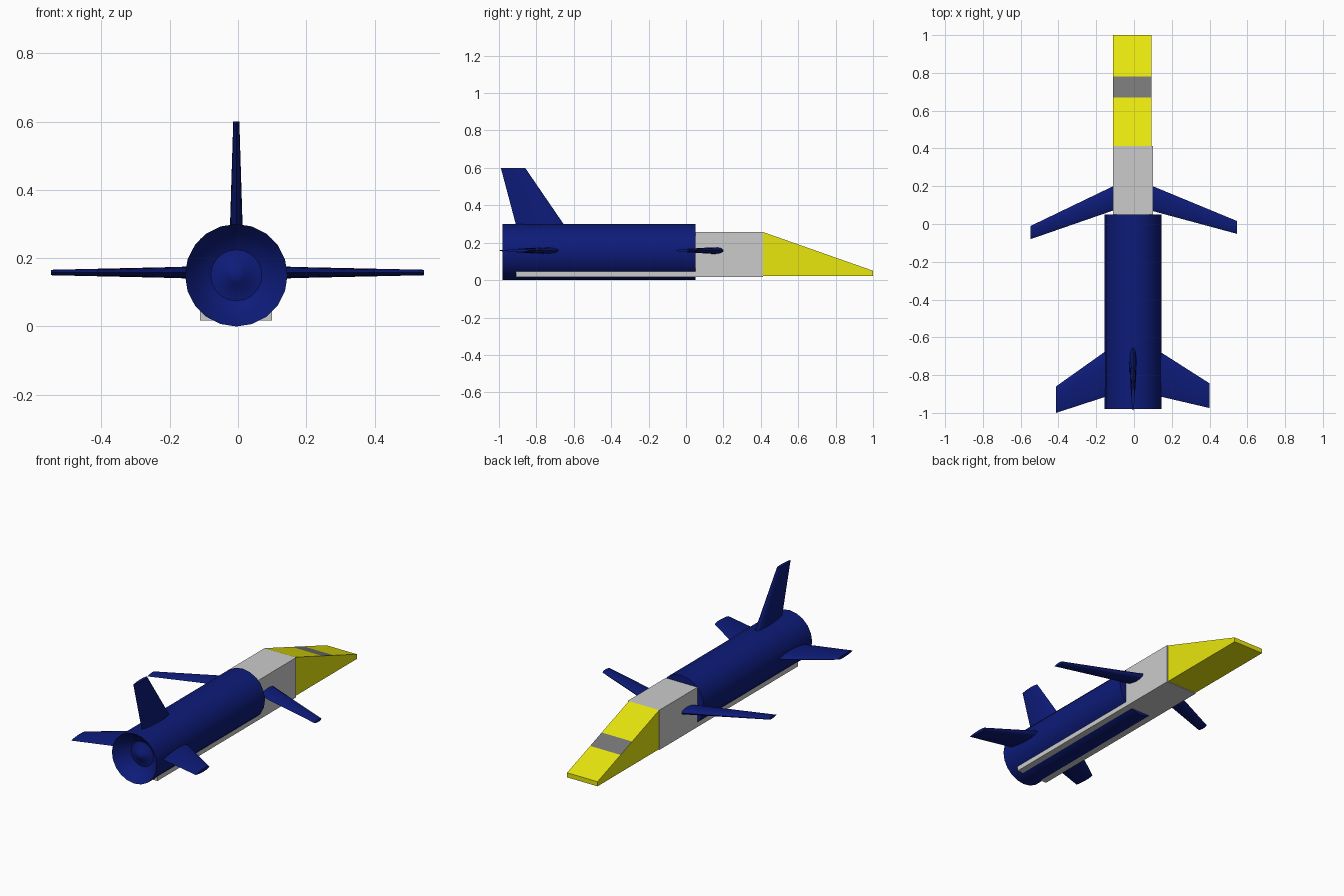
import bpy, bmesh, math
from mathutils import Vector

if "Cube" in bpy.data.objects:
    bpy.data.objects.remove(bpy.data.objects["Cube"])

CX = -0.005   # body centre line


def material(name, rgb):
    m = bpy.data.materials.new(name)
    m.diffuse_color = (*rgb, 1)
    m.use_nodes = True
    m.node_tree.nodes["Principled BSDF"].inputs["Base Color"].default_value = m.diffuse_color
    return m


BLUE = material("blue", (0.004, 0.011, 0.19))
YELLOW = material("yellow", (0.81, 0.80, 0.004))
DARK = material("dark_grey", (0.18, 0.18, 0.18))


def finish(bm, name, mats=(), smooth=None):
    bmesh.ops.recalc_face_normals(bm, faces=bm.faces)
    me = bpy.data.meshes.new(name)
    bm.to_mesh(me)
    bm.free()
    ob = bpy.data.objects.new(name, me)
    bpy.context.collection.objects.link(ob)
    for m in mats:
        me.materials.append(m)
    if smooth:
        bpy.ops.object.select_all(action='DESELECT')
        ob.select_set(True)
        bpy.context.view_layer.objects.active = ob
        bpy.ops.object.shade_smooth_by_angle(angle=math.radians(smooth))
    return ob


def bridge(bm, rings):
    for a, b in zip(rings, rings[1:]):
        n = len(a)
        for i in range(n):
            bm.faces.new((a[i], a[(i + 1) % n], b[(i + 1) % n], b[i]))


def side_profile(name, pts, x0, x1, mats=(), marked=None):
    """Extrude a (y, z) outline across x; face on edge 'marked' gets slot 1."""
    bm = bmesh.new()
    rings = [[bm.verts.new((x, y, z)) for y, z in pts] for x in (x0, x1)]
    bridge(bm, rings)
    bm.faces.ensure_lookup_table()
    if marked is not None:
        bm.faces[marked].material_index = 1
    for r in rings:
        bm.faces.new(r)
    return finish(bm, name, mats)


def airfoil(n=10):
    """Symmetric section: (chord fraction, half-thickness fraction)."""
    up = []
    for i in range(n + 1):
        t = (1 - math.cos(math.pi * i / n)) / 2
        up.append((t, t**0.5 * max(0, 1 - t)**0.8 / 0.4206))
    return up + [(t, -h) for t, h in reversed(up[1:-1])]


def fin(name, root, tip, thick_axis):
    """Each end: (x, z, leading y, trailing y, half thickness)."""
    bm = bmesh.new()
    rings = []
    for x, z, le, te, half in (root, tip):
        rings.append([bm.verts.new(Vector((x, le + (te - le) * t, z))
                                   + thick_axis * h * half)
                      for t, h in airfoil()])
    bridge(bm, rings)
    for r in rings:
        bm.faces.new(r)
    return finish(bm, name, [BLUE], 40)


# fuselage: lathe along y with a hollow exhaust and centre cone at the tail
profile = [(0.15, 0.05), (0.15, -0.98), (0.125, -0.947), (0.1, -0.92),
           (0.075, -0.905), (0.05, -0.91), (0.025, -0.928)]
SIDES = 20
bm = bmesh.new()
rings = [[bm.verts.new((CX + r * math.sin(2 * math.pi * i / SIDES), y,
                        0.15 + r * math.cos(2 * math.pi * i / SIDES)))
          for i in range(SIDES)] for r, y in profile]
bridge(bm, rings)
bm.faces.new(rings[0])
tip = bm.verts.new((CX, -0.94, 0.15))
for i in range(SIDES):
    bm.faces.new((rings[-1][i], rings[-1][(i + 1) % SIDES], tip))
finish(bm, "fuselage", [BLUE], 40)

# cabin block with the long skid plate under the fuselage
side_profile("cabin_and_skid",
             [(-0.91, 0.017), (0.412, 0.017), (0.412, 0.257), (0.05, 0.257),
              (0.05, 0.05), (-0.91, 0.05)], -0.111, 0.1)


# sloped nose with window stripe
def slope(y):
    return 0.257 + (0.05 - 0.257) * (y - 0.412) / 0.588


side_profile("nose",
             [(0.412, 0.022), (1.0, 0.022), (1.0, 0.05), (0.78, slope(0.78)),
              (0.67, slope(0.67)), (0.412, 0.257)],
             -0.11, 0.093, [YELLOW, DARK], marked=3)

# wings and tail fins
UP, SIDE = Vector((0, 0, 1)), Vector((1, 0, 0))
Z = 0.158
fin("front_wing_right", (0.09, Z, 0.204, 0.071, 0.018),
    (0.545, Z, 0.016, -0.052, 0.008), UP)
fin("front_wing_left", (-0.1, Z, 0.205, 0.075, 0.018),
    (-0.547, Z, -0.01, -0.08, 0.008), UP)
fin("rear_wing_right", (0.12, Z, -0.665, -0.909, 0.018),
    (0.399, Z, -0.843, -0.974, 0.009), UP)
fin("rear_wing_left", (-0.13, Z, -0.659, -0.908, 0.018),
    (-0.413, Z, -0.86, -1.0, 0.009), UP)
fin("tail_fin", (CX, 0.28, -0.641, -0.905, 0.019),
    (CX, 0.6, -0.86, -0.99, 0.009), SIDE)
